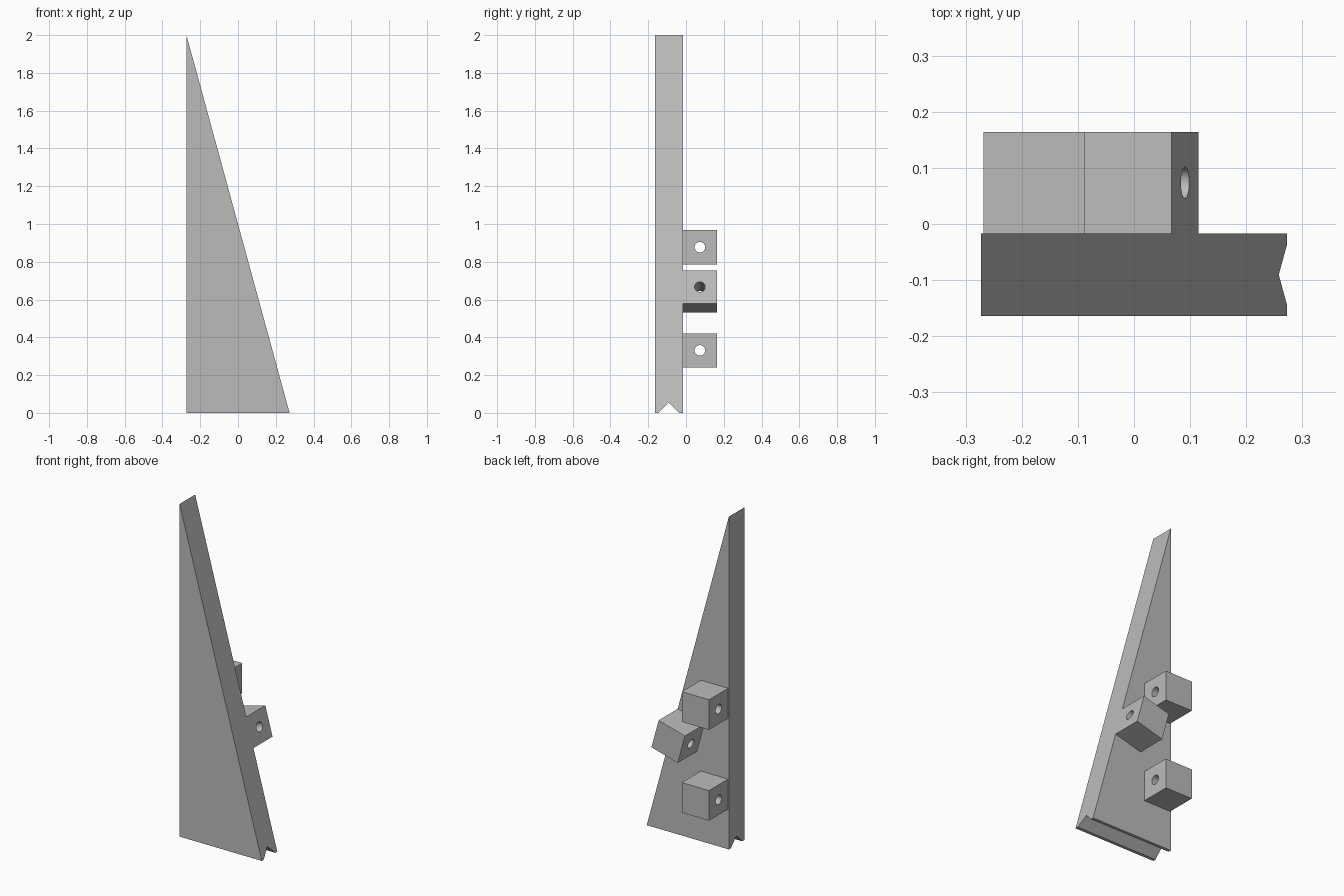
import bpy, bmesh, math
from mathutils import Vector

cube = bpy.data.objects.get("Cube")
if cube:
    bpy.data.objects.remove(cube, do_unlink=True)

HALF_W, HEIGHT = 0.273, 2.0
FRONT, BACK = -0.164, -0.017
SIZE, HOLE_R = 0.181, 0.028
SLOPE = math.atan2(2 * HALF_W, HEIGHT)   # lean of the sloping edge

grey = bpy.data.materials.new("plain_grey")
grey.use_nodes = True
grey.diffuse_color = (0.5, 0.5, 0.5, 1)
grey.node_tree.nodes["Principled BSDF"].inputs["Base Color"].default_value = (0.5, 0.5, 0.5, 1)


def add_object(name, bm):
    bmesh.ops.recalc_face_normals(bm, faces=bm.faces)
    mesh = bpy.data.meshes.new(name)
    bm.to_mesh(mesh)
    bm.free()
    mesh.materials.append(grey)
    obj = bpy.data.objects.new(name, mesh)
    bpy.context.collection.objects.link(obj)
    return obj


# Tapered plate: notched profile swept across x, then cut along the slope
def make_plate():
    mid = (FRONT + BACK) / 2
    profile = [(FRONT, 0), (mid - 0.055, 0), (mid, 0.055), (mid + 0.055, 0),
               (BACK, 0), (BACK, HEIGHT + 0.1), (FRONT, HEIGHT + 0.1)]
    bm = bmesh.new()
    face = bm.faces.new([bm.verts.new((-HALF_W, y, z)) for y, z in profile])
    swept = bmesh.ops.extrude_face_region(bm, geom=[face], use_keep_orig=True)
    verts = [v for v in swept["geom"] if isinstance(v, bmesh.types.BMVert)]
    bmesh.ops.translate(bm, verts=verts, vec=(2 * HALF_W + 0.1, 0, 0))
    normal = Vector((math.cos(SLOPE), 0, math.sin(SLOPE)))
    bmesh.ops.bisect_plane(bm, geom=bm.verts[:] + bm.edges[:] + bm.faces[:],
                           plane_co=(-HALF_W, 0, HEIGHT), plane_no=normal,
                           clear_outer=True)
    bmesh.ops.holes_fill(bm, edges=[e for e in bm.edges if e.is_boundary], sides=0)
    return add_object("tapered_plate", bm)


# Mounting block with a round hole bored along its local x axis
def make_block(name, x, z, angle=0.0):
    bm = bmesh.new()
    bmesh.ops.create_cube(bm, size=SIZE)
    block = add_object(name, bm)
    bm = bmesh.new()
    bmesh.ops.create_cone(bm, cap_ends=True, segments=32, radius1=HOLE_R,
                          radius2=HOLE_R, depth=SIZE * 2)
    cutter = add_object(name + "_cutter", bm)
    cutter.rotation_euler.y = math.pi / 2
    cutter.hide_render = True

    bore = block.modifiers.new("bore", 'BOOLEAN')
    bore.object = cutter
    bore.solver = 'EXACT'
    bpy.ops.object.select_all(action='DESELECT')
    block.select_set(True)
    bpy.context.view_layer.objects.active = block
    bpy.ops.object.modifier_apply(modifier="bore")
    bpy.data.objects.remove(cutter, do_unlink=True)
    bpy.ops.object.shade_smooth_by_angle(angle=math.radians(30))

    block.location = (x, BACK + SIZE / 2, z)
    block.rotation_euler.y = angle
    return block


make_plate()

# Two upright blocks near the straight edge
for label, z in (("lower", 0.331), ("upper", 0.877)):
    make_block(label + "_block", -0.268 + SIZE / 2, z)

# Tilted block, its outer face flush with the sloping edge
edge_z = 0.667
edge_x = HALF_W - 2 * HALF_W * edge_z / HEIGHT
make_block("tilted_block", edge_x - math.cos(SLOPE) * SIZE / 2,
           edge_z - math.sin(SLOPE) * SIZE / 2, -SLOPE)
